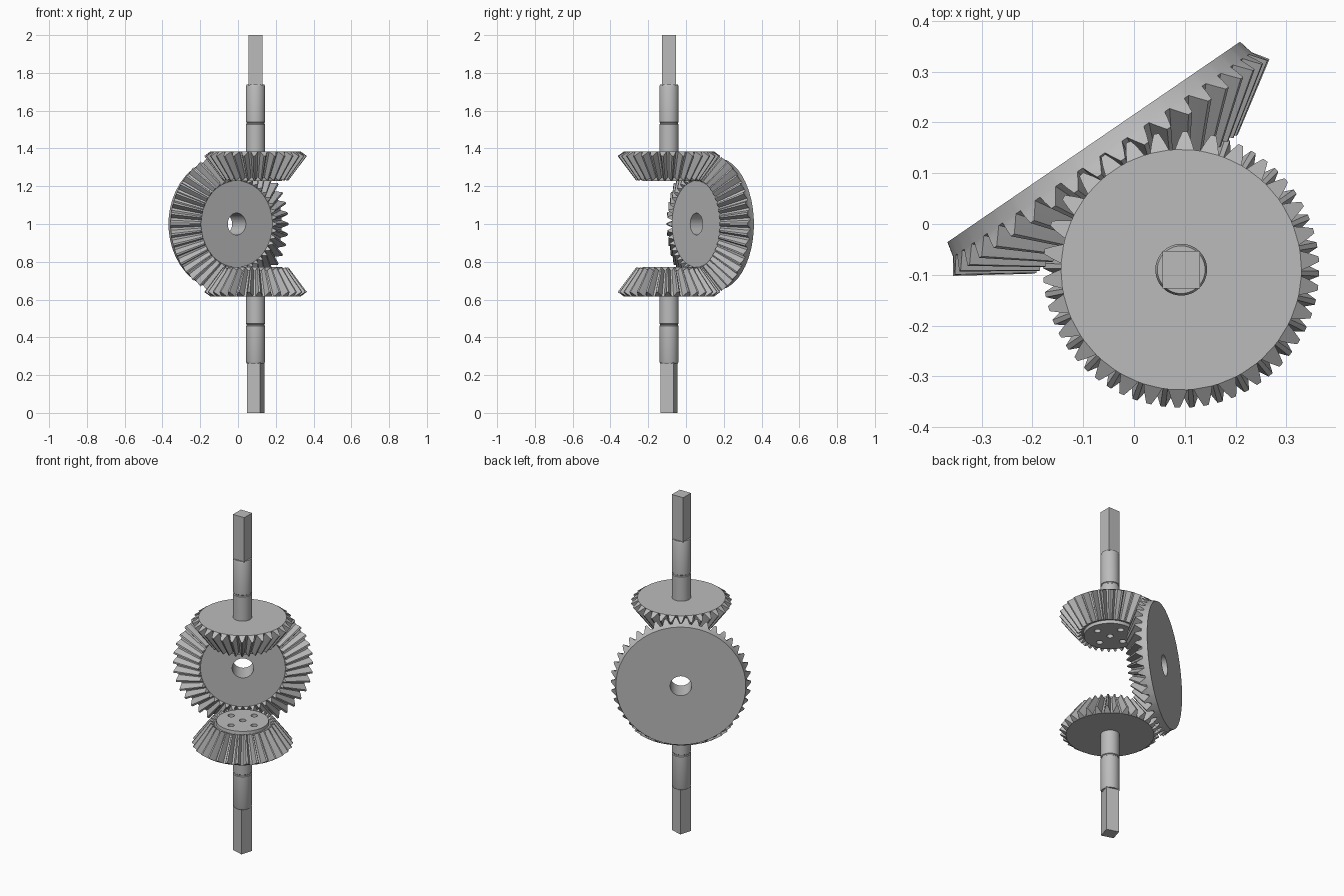
import bpy, bmesh
from math import sin, cos, pi, radians
from mathutils import Matrix, Vector

if "Cube" in bpy.data.objects:
    bpy.data.objects.remove(bpy.data.objects["Cube"])

steel = bpy.data.materials.new("steel_grey")
steel.use_nodes = True
COLOUR = (0.5, 0.5, 0.5, 1)
steel.diffuse_color = COLOUR
steel.node_tree.nodes["Principled BSDF"].inputs["Base Color"].default_value = COLOUR

# All gear axes meet at this point
APEX = Vector((0.093, -0.09, 1.0))
INNER = 0.64          # inner end of teeth as a fraction of the cone distance


def finish(name, bm, matrix):
    bmesh.ops.recalc_face_normals(bm, faces=bm.faces)
    mesh = bpy.data.meshes.new(name)
    bm.to_mesh(mesh)
    bm.free()
    mesh.materials.append(steel)
    ob = bpy.data.objects.new(name, mesh)
    ob.matrix_world = matrix
    bpy.context.collection.objects.link(ob)
    return ob


def smooth(ob):
    bpy.ops.object.select_all(action='DESELECT')
    ob.select_set(True)
    bpy.context.view_layer.objects.active = ob
    bpy.ops.object.shade_smooth_by_angle(angle=radians(28))


def ring(bm, r, d, angles):
    return [bm.verts.new((r * cos(a), r * sin(a), d)) for a in angles]


def bridge(bm, a, b):
    n = len(a)
    for i in range(n):
        j = (i + 1) % n
        bm.faces.new((a[i], a[j], b[j], b[i]))


def bevel_gear(name, teeth, root, tip, front, back, bore, phase, matrix):
    """Toothed cone; front and back are extra (radius, distance) rings."""
    bm = bmesh.new()
    pitch = 2 * pi / teeth
    mid = [(a + b) / 2 for a, b in zip(root, tip)]
    outline = [(root, -.38), (mid, -.24), (tip, -.09),
               (tip, .09), (mid, .24), (root, .38)]

    # Tooth outlines at the outer and inner ends
    def toothed(scale):
        return [[bm.verts.new((r * scale * cos(a), r * scale * sin(a), d * scale))
                 for (r, d), w in outline
                 for a in [(t + w) * pitch + phase]] for t in range(teeth)]
    outer, inner = toothed(1), toothed(INNER)
    bridge(bm, sum(outer, []), sum(inner, []))
    for tooth in outer + inner:
        bm.faces.new(tooth)

    # Plain body rings joined to the tooth roots
    angles = [(t + w) * pitch + phase for t in range(teeth) for w in (-.38, .38)]
    ends = []
    for start, extra in ((outer, back), (inner, front)):
        loop = [v for tooth in start for v in (tooth[0], tooth[-1])]
        for r, d in extra:
            new = ring(bm, r, d, angles)
            bridge(bm, loop, new)
            loop = new
        ends.append(loop)
    if bore:
        bridge(bm, *ends)
    else:
        for loop in ends:
            bm.faces.new(loop)
    return finish(name, bm, matrix)


def drill_hub(ob, spin):
    """Cut a centre hole and four bolt holes into the front of the hub."""
    bm = bmesh.new()
    spots = [(0, 0)] + [(.088 * cos(spin + k * pi / 2), .088 * sin(spin + k * pi / 2))
                        for k in range(4)]
    for x, y in spots:
        bmesh.ops.create_cone(bm, cap_ends=True, segments=20, radius1=.018,
                              radius2=.018, depth=.08,
                              matrix=Matrix.Translation((x, y, .24)))
    cutter = finish("hole_cutter", bm, ob.matrix_world)
    cutter.hide_render = True
    mod = ob.modifiers.new("holes", 'BOOLEAN')
    mod.operation, mod.object, mod.solver = 'DIFFERENCE', cutter, 'EXACT'
    bpy.context.view_layer.update()
    cut = ob.evaluated_get(bpy.context.evaluated_depsgraph_get())
    mesh = bpy.data.meshes.new_from_object(cut)
    ob.modifiers.clear()
    ob.data = mesh
    bpy.data.objects.remove(cutter)


def shaft(name, matrix, twist):
    # Round journal with a groove and a chamfered end
    bm = bmesh.new()
    angles = [k * pi / 24 for k in range(48)]
    profile = [(.051, .38), (.051, .528), (.047, .531), (.047, .537), (.051, .54),
               (.051, .728), (.047, .738)]
    loops = [ring(bm, r, d, angles) for r, d in profile]
    for a, b in zip(loops, loops[1:]):
        bridge(bm, a, b)
    bm.faces.new(loops[0])
    bm.faces.new(loops[-1])
    smooth(finish(name + "_shaft", bm, matrix))
    # Square drive end
    bm = bmesh.new()
    bmesh.ops.create_cube(bm, size=1, matrix=Matrix.Translation((0, 0, .867))
                          @ Matrix.Rotation(twist, 4, 'Z')
                          @ Matrix.Diagonal((.074, .074, .266, 1)))
    finish(name + "_square_end", bm, matrix)


# Large gear, axis horizontal, teeth facing the shafts
axis = Vector((-.565, .825, 0)).normalized()
up = Vector((0, 0, 1))
turn = Matrix((up, axis.cross(up), axis)).transposed().to_4x4()
place = Matrix.Translation(APEX)
wheel = bevel_gear("large_bevel_gear", 42, (.357, .275), (.378, .244),
                   [(.058, .176)], [(.350, .305), (.058, .305)], True,
                   pi / 42, place @ turn)
smooth(wheel)

# Upper and lower small gears with their shafts
mesh_angle = radians(124.4)
for name, matrix, phase, twist in (
        ("upper", place, mesh_angle, 0),
        ("lower", place @ Matrix.Rotation(pi, 4, 'X'), pi / 30 - mesh_angle, radians(17))):
    gear = bevel_gear(name + "_bevel_gear", 30, (.237, .385), (.272, .360),
                      [(.143, .246), (.141, .228)], [], False, phase, matrix)
    drill_hub(gear, twist * .6)
    smooth(gear)
    shaft(name, matrix, twist)
